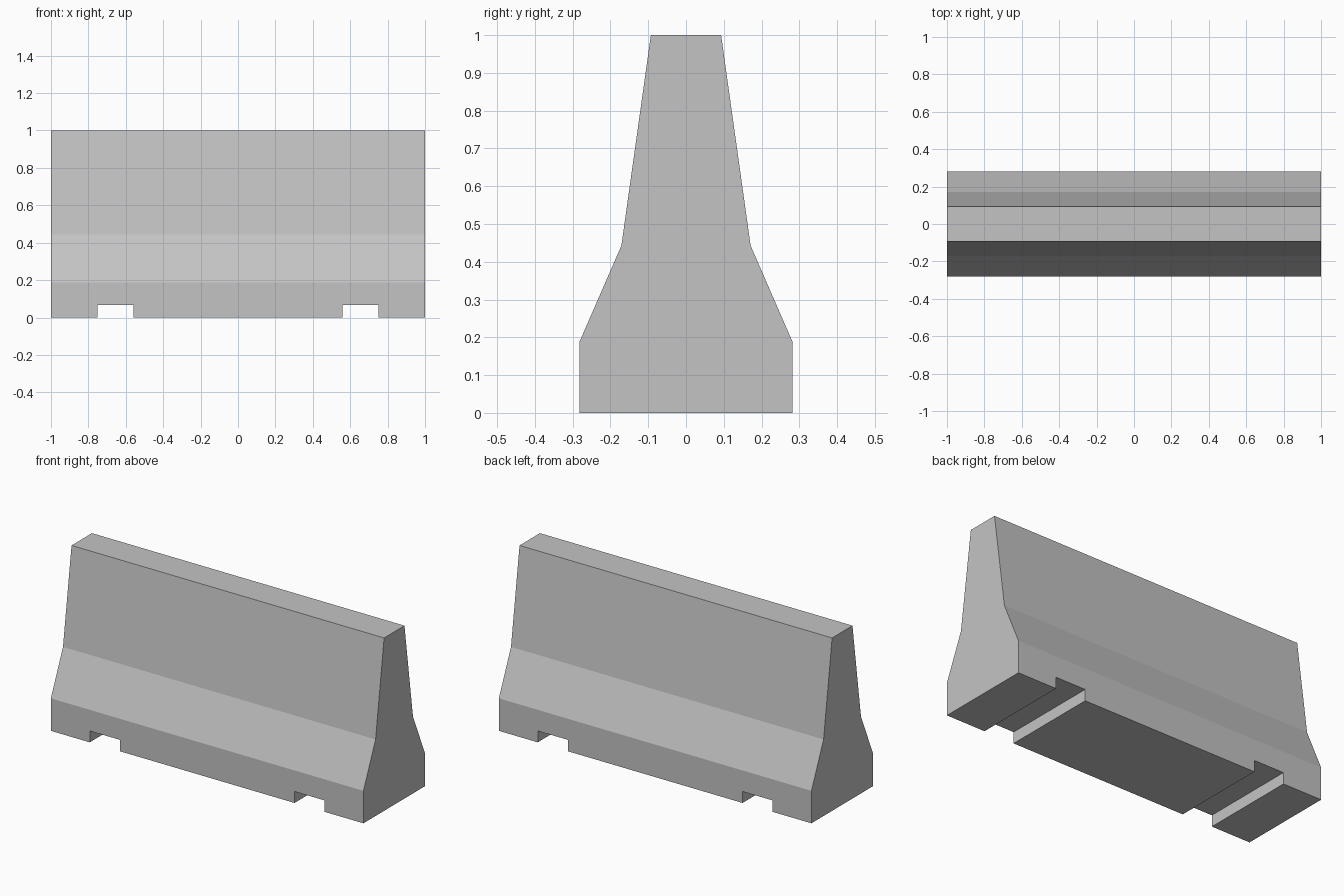
import bpy, bmesh

if "Cube" in bpy.data.objects:
    bpy.data.objects.remove(bpy.data.objects["Cube"])

concrete = bpy.data.materials.new("concrete_grey")
concrete.diffuse_color = (0.55, 0.55, 0.55, 1)
concrete.use_nodes = True
concrete.node_tree.nodes["Principled BSDF"].inputs["Base Color"].default_value = concrete.diffuse_color


def finish(name, bm):
    bmesh.ops.recalc_face_normals(bm, faces=bm.faces)
    mesh = bpy.data.meshes.new(name)
    bm.to_mesh(mesh)
    bm.free()
    mesh.materials.append(concrete)
    ob = bpy.data.objects.new(name, mesh)
    bpy.context.collection.objects.link(ob)
    return ob


# Barrier body: mirrored half profile (y, z) extruded along x
half = [(0.282, 0.0), (0.282, 0.188), (0.171, 0.443), (0.093, 1.0)]
profile = half + [(-y, z) for y, z in reversed(half)]
bm = bmesh.new()
face = bm.faces.new([bm.verts.new((-1, y, z)) for y, z in profile])
ext = bmesh.ops.extrude_face_region(bm, geom=[face], use_keep_orig=True)
moved = [g for g in ext["geom"] if isinstance(g, bmesh.types.BMVert)]
bmesh.ops.translate(bm, verts=moved, vec=(2, 0, 0))
barrier = finish("concrete_barrier", bm)

# Two lifting slots cut right through the base
for side in (-1, 1):
    bm = bmesh.new()
    bmesh.ops.create_cube(bm, size=1)
    bmesh.ops.scale(bm, verts=bm.verts, vec=(0.192, 1.0, 0.2))
    bmesh.ops.translate(bm, verts=bm.verts, vec=(side * 0.655, 0, 0.066 - 0.1))
    cutter = finish("slot_cutter", bm)
    cutter.hide_render = True
    mod = barrier.modifiers.new("slot", 'BOOLEAN')
    mod.operation = 'DIFFERENCE'
    mod.solver = 'EXACT'
    mod.object = cutter
    bpy.context.view_layer.objects.active = barrier
    bpy.ops.object.modifier_apply(modifier=mod.name)
    bpy.data.objects.remove(cutter)
